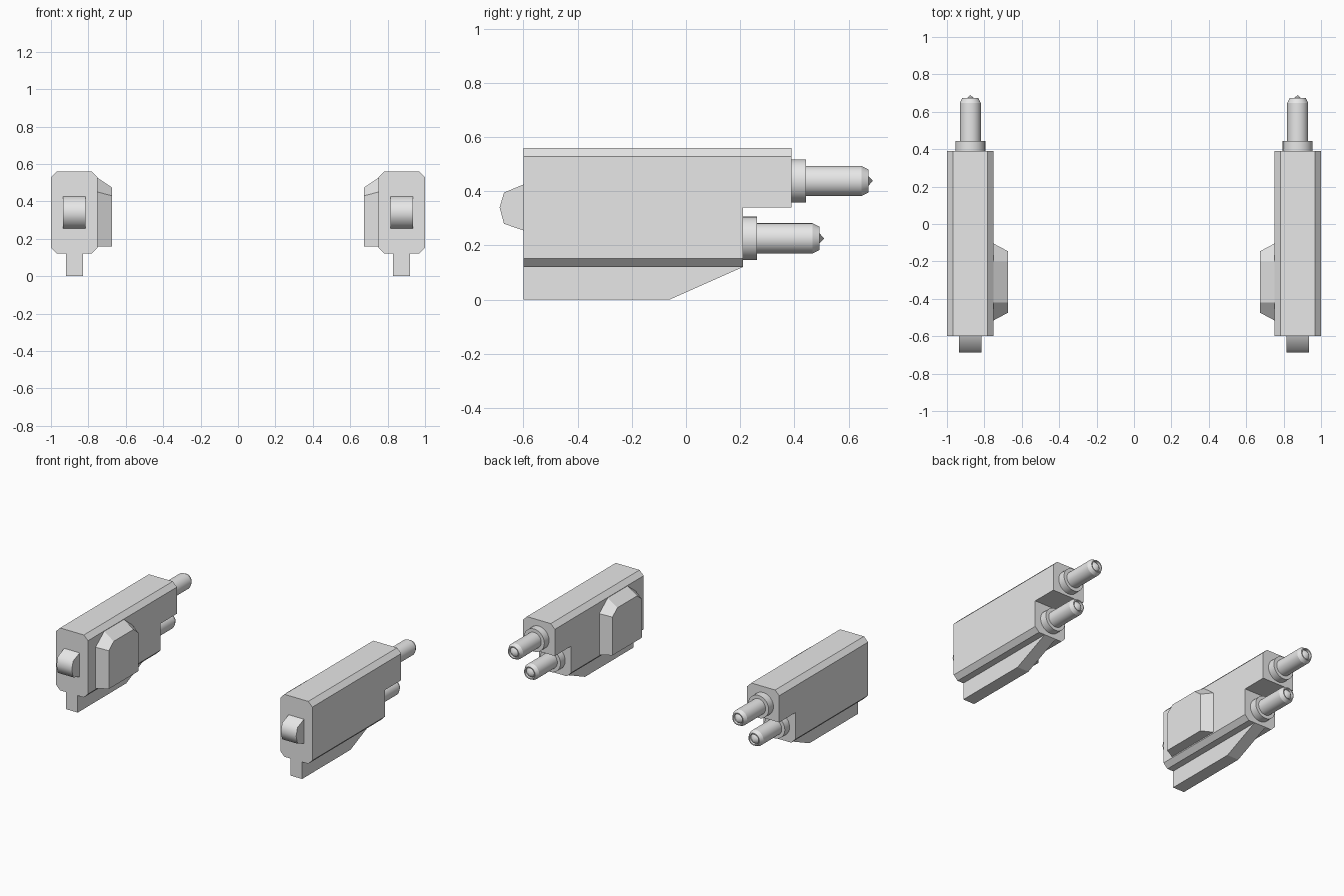
import bpy, bmesh, math
from mathutils import Matrix, Vector

cube = bpy.data.objects.get("Cube")
if cube:
    bpy.data.objects.remove(cube, do_unlink=True)

grey = bpy.data.materials.new("light_grey")
grey.use_nodes = True
grey.diffuse_color = (0.8, 0.8, 0.8, 1)
grey.node_tree.nodes["Principled BSDF"].inputs["Base Color"].default_value = (0.8, 0.8, 0.8, 1)

MID = 0.875  # centre plane of the left module


def finish(name, bm, angle=None):
    """Turn a bmesh into an object mirrored to the other module."""
    bmesh.ops.recalc_face_normals(bm, faces=bm.faces)
    mesh = bpy.data.meshes.new(name)
    bm.to_mesh(mesh)
    bm.free()
    mesh.materials.append(grey)
    obj = bpy.data.objects.new(name, mesh)
    bpy.context.collection.objects.link(obj)
    if angle:
        bpy.ops.object.select_all(action='DESELECT')
        obj.select_set(True)
        bpy.context.view_layer.objects.active = obj
        bpy.ops.object.shade_smooth_by_angle(angle=math.radians(angle))
    obj.modifiers.new("other_side", 'MIRROR').use_mirror_merge = False
    return obj


def loft(x0, profile0, x1, profile1):
    """Solid between two (y, z) outlines at x0 and x1."""
    bm = bmesh.new()
    a = [bm.verts.new((x0, y, z)) for y, z in profile0]
    b = [bm.verts.new((x1, y, z)) for y, z in profile1]
    bm.faces.new(a)
    bm.faces.new(b[::-1])
    for i in range(len(a)):
        j = (i + 1) % len(a)
        bm.faces.new((a[i], a[j], b[j], b[i]))
    return bm


def slab(profile, half_width):
    return loft(MID - half_width, profile, MID + half_width, profile)


def turned(name, profile, z):
    """Lathe a (radius, y) profile around a y axis at height z."""
    bm = bmesh.new()
    centre = Vector((MID, 0, z))
    verts = [bm.verts.new((MID + r, y, z)) for r, y in profile]
    edges = [bm.edges.new(pair) for pair in zip(verts, verts[1:])]
    bmesh.ops.spin(bm, geom=verts + edges, cent=centre, axis=(0, 1, 0),
                   angle=math.tau, steps=32, use_duplicate=False)
    bmesh.ops.remove_doubles(bm, verts=bm.verts, dist=0.0005)
    return finish(name, bm, 25)


# Stepped body with its long edges chamfered
body = slab([(-0.6, 0.12), (0.21, 0.12), (0.21, 0.34),
             (0.39, 0.34), (0.39, 0.56), (-0.6, 0.56)], 0.125)
long_edges = [e for e in body.edges
              if abs(e.verts[0].co.y - e.verts[1].co.y) > 0.5]
bmesh.ops.bevel(body, geom=long_edges, offset=0.032, segments=1, affect='EDGES')
finish("body", body)

# Keel below the body
finish("keel", slab([(-0.6, 0), (-0.06, 0), (0.21, 0.12), (-0.6, 0.12)], 0.045))

# Rounded latch on the front end
finish("front_latch", slab([(-0.6, 0.425), (-0.672, 0.395), (-0.688, 0.34),
                            (-0.672, 0.28), (-0.6, 0.255)], 0.06), 60)

# Tapered pad on the inner side
finish("side_pad", loft(
    0.75, [(-0.515, 0.16), (-0.515, 0.45), (-0.42, 0.525),
           (-0.2, 0.525), (-0.105, 0.45), (-0.105, 0.16)],
    0.675, [(-0.475, 0.16), (-0.475, 0.43), (-0.42, 0.475),
            (-0.2, 0.475), (-0.145, 0.43), (-0.145, 0.16)]))

# Collared pins with a hollow end and a small centre point
for label, y, z in (("upper", 0.39, 0.438), ("lower", 0.21, 0.226)):
    turned(label + "_collar", [(0, y), (0.08, y), (0.08, y + 0.053), (0, y + 0.053)], z)
    turned(label + "_pin", [(0, y + 0.04), (0.056, y + 0.04), (0.056, y + 0.257),
                            (0.043, y + 0.283), (0.036, y + 0.283),
                            (0.034, y + 0.268), (0, y + 0.3)], z)
